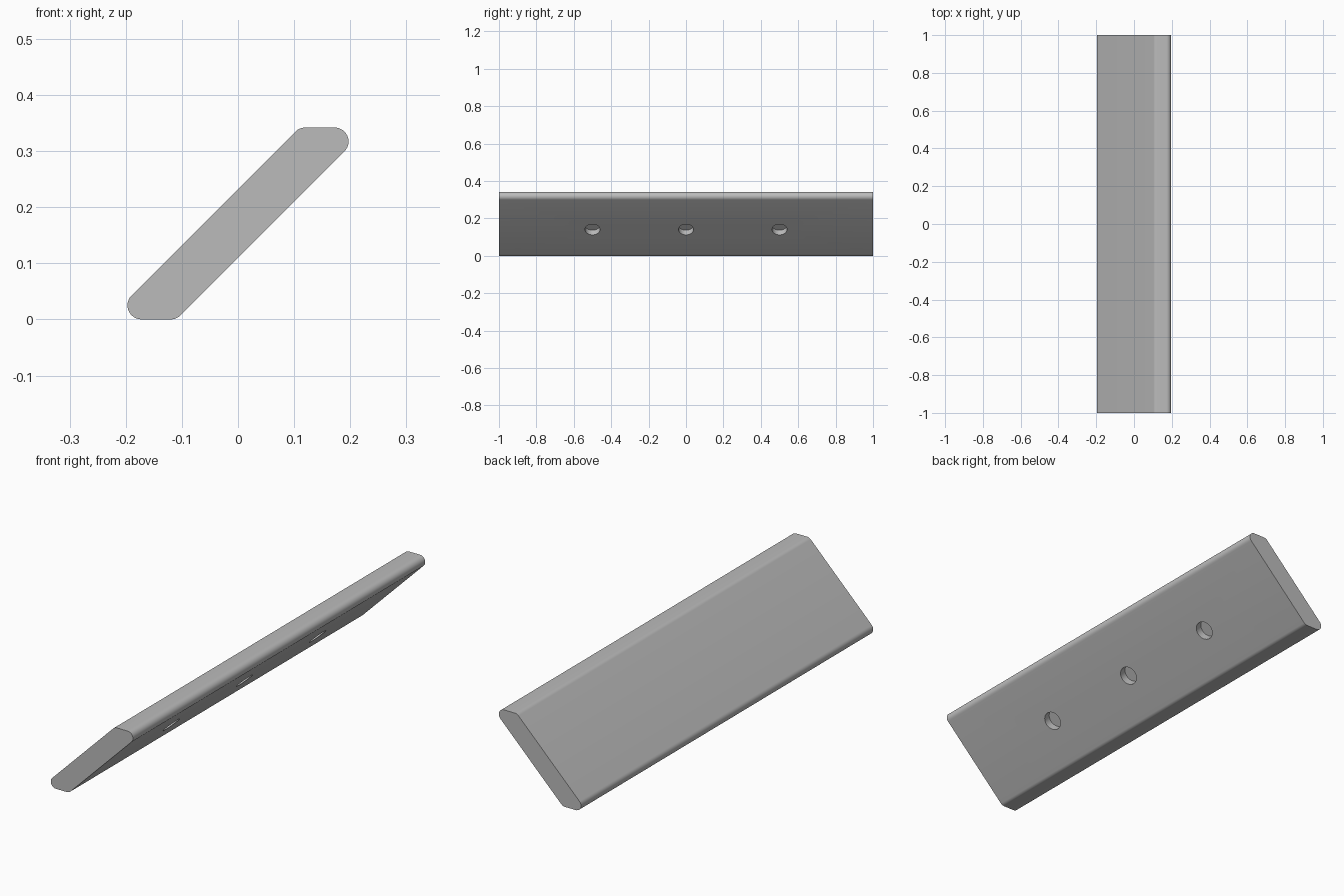
import bpy, bmesh, math
from mathutils import Vector, Matrix

if "Cube" in bpy.data.objects:
    bpy.data.objects.remove(bpy.data.objects["Cube"])

H = 0.342          # bar height
R = 0.025          # edge rounding
LENGTH = 2.0
XL = 0.197         # half width
SEG = 12

grey = bpy.data.materials.new("grey")
grey.diffuse_color = (0.5, 0.5, 0.5, 1)
grey.use_nodes = True
grey.node_tree.nodes["Principled BSDF"].inputs["Base Color"].default_value = grey.diffuse_color


def arc(cx, cz, a0, a1, n):
    return [(cx + R * math.cos(math.radians(a0 + (a1 - a0) * i / n)),
             cz + R * math.sin(math.radians(a0 + (a1 - a0) * i / n))) for i in range(n + 1)]


# Rounded parallelogram profile: one half, then its half-turn copy
offset = XL - R + R + R * math.sqrt(2)              # upper slanted line: z = x + offset
blunt_x = H - offset + R * math.tan(math.radians(22.5))
half = arc(-XL + R, R, 270, 135, SEG) + arc(blunt_x, H - R, 135, 90, SEG // 2)
profile = half + [(-x, H - z) for x, z in half]

# Slanted bar
bm = bmesh.new()
face = bm.faces.new([bm.verts.new((x, -LENGTH / 2, z)) for x, z in profile])
ext = bmesh.ops.extrude_face_region(bm, geom=[face])
bmesh.ops.translate(bm, vec=(0, LENGTH, 0),
                    verts=[v for v in ext["geom"] if isinstance(v, bmesh.types.BMVert)])
bmesh.ops.recalc_face_normals(bm, faces=bm.faces)
mesh = bpy.data.meshes.new("slanted_bar")
bm.to_mesh(mesh)
bm.free()
bar = bpy.data.objects.new("slanted_bar", mesh)
bpy.context.collection.objects.link(bar)
mesh.materials.append(grey)

# Three blind round holes in the underside
DEPTH = 0.035
normal = Vector((1, 0, -1)).normalized()
centre = Vector(((offset - H / 2) / 2, 0, H / 2 - (offset - H / 2) / 2))
rot = normal.to_track_quat('Z', 'Y').to_matrix().to_4x4()
bm = bmesh.new()
for y in (-0.5, 0, 0.5):
    bmesh.ops.create_cone(bm, cap_ends=True, segments=48, radius1=0.04, radius2=0.04,
                          depth=2 * DEPTH,
                          matrix=Matrix.Translation(centre + Vector((0, y, 0))) @ rot)
mesh = bpy.data.meshes.new("hole_cutter")
bm.to_mesh(mesh)
bm.free()
mesh.materials.append(grey)
cutter = bpy.data.objects.new("hole_cutter", mesh)
bpy.context.collection.objects.link(cutter)
cutter.hide_render = True

cut = bar.modifiers.new("holes", 'BOOLEAN')
cut.operation = 'DIFFERENCE'
cut.solver = 'EXACT'
cut.object = cutter

# Apply the cut, drop the helper and smooth the rounded edges
bpy.context.view_layer.objects.active = bar
bar.select_set(True)
bpy.ops.object.modifier_apply(modifier=cut.name)
bpy.data.objects.remove(cutter)
bpy.ops.object.shade_smooth_by_angle(angle=math.radians(30))
